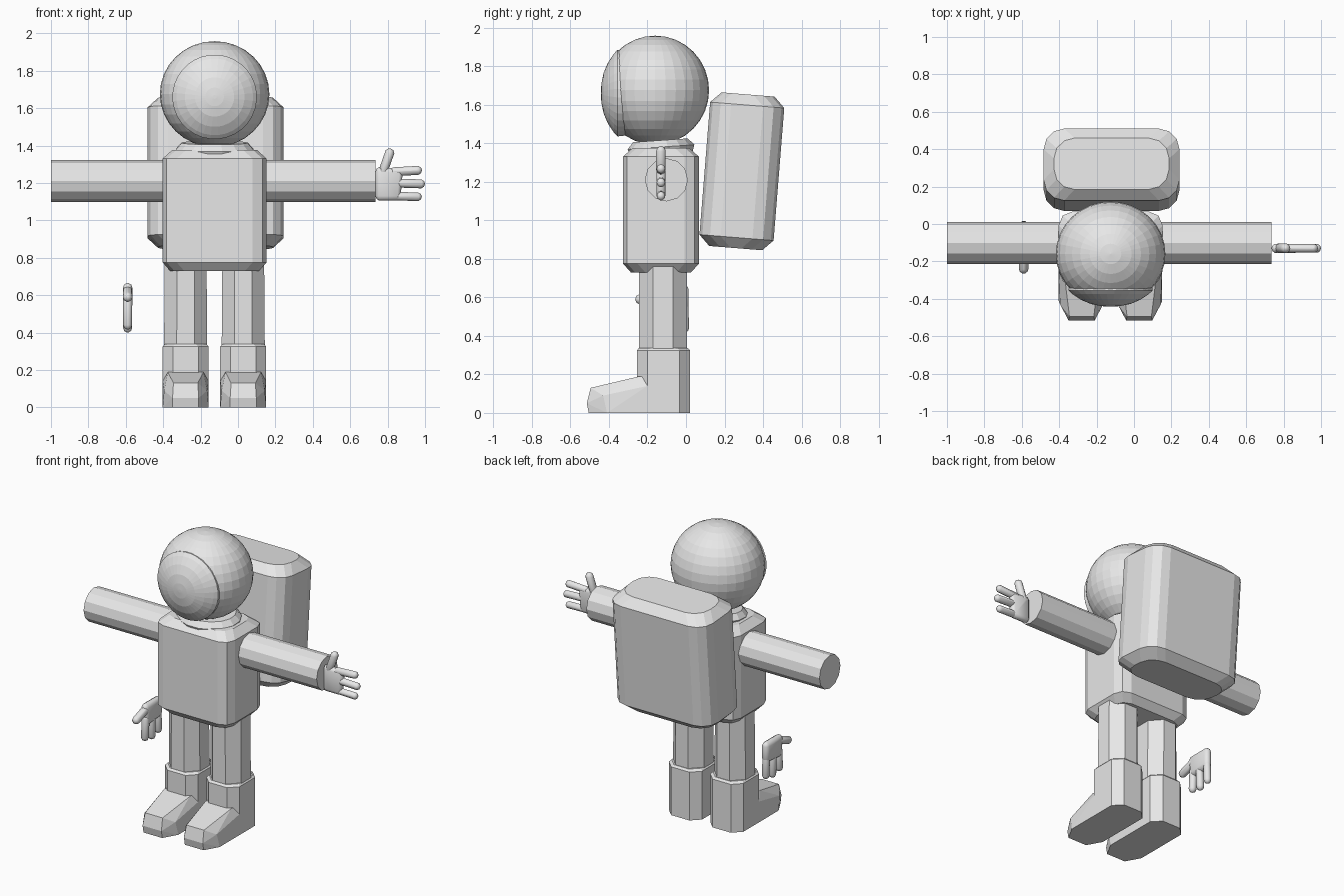
import bpy, bmesh, math
from math import radians
from mathutils import Matrix, Vector

if "Cube" in bpy.data.objects:
    bpy.data.objects.remove(bpy.data.objects["Cube"])

suit = bpy.data.materials.new("light_grey")
suit.use_nodes = True
suit.diffuse_color = (0.8, 0.8, 0.8, 1)
suit.node_tree.nodes["Principled BSDF"].inputs["Base Color"].default_value = (0.8, 0.8, 0.8, 1)

MID_X = -0.125


def finish(name, bm, loc=(0, 0, 0), rot=(0, 0, 0), smooth=None):
    """Turn a bmesh into a named, coloured object."""
    bmesh.ops.recalc_face_normals(bm, faces=bm.faces)
    mesh = bpy.data.meshes.new(name)
    bm.to_mesh(mesh)
    bm.free()
    mesh.materials.append(suit)
    obj = bpy.data.objects.new(name, mesh)
    obj.location, obj.rotation_euler = loc, rot
    bpy.context.collection.objects.link(obj)
    if smooth:
        bpy.ops.object.select_all(action='DESELECT')
        obj.select_set(True)
        bpy.context.view_layer.objects.active = obj
        bpy.ops.object.shade_smooth_by_angle(angle=radians(smooth))
    return obj


def rounded_rect(hx, hy, corner, seg):
    """Rectangle outline whose corners are cut in seg steps."""
    pts = []
    for k, (sx, sy) in enumerate([(1, 1), (-1, 1), (-1, -1), (1, -1)]):
        for i in range(seg + 1):
            a = radians(90 * (k + i / seg))
            pts.append((sx * (hx - corner) + corner * math.cos(a),
                        sy * (hy - corner) + corner * math.sin(a)))
    return pts


def ellipse(hx, hy, n, turn=0.5):
    return [(hx * math.cos(math.tau * (i + turn) / n),
             hy * math.sin(math.tau * (i + turn) / n)) for i in range(n)]


def loft(bm, rings):
    """Skin a stack of (z, outline) rings and cap both ends."""
    loops = [[bm.verts.new((x, y, z)) for x, y in pts] for z, pts in rings]
    n = len(loops[0])
    for lo, hi in zip(loops, loops[1:]):
        for i in range(n):
            j = (i + 1) % n
            bm.faces.new((lo[i], lo[j], hi[j], hi[i]))
    bm.faces.new(loops[0][::-1])
    bm.faces.new(loops[-1])


def hull(bm, pts):
    """Add the convex hull of some points."""
    verts = [bm.verts.new(p) for p in pts]
    out = bmesh.ops.convex_hull(bm, input=verts)
    spare = [v for v in set(out["geom_interior"] + out["geom_unused"])
             if isinstance(v, bmesh.types.BMVert)]
    bmesh.ops.delete(bm, geom=spare, context='VERTS')


def ball_points(c, r):
    """Points of a small ball, used to build rounded hulls."""
    return [Vector(c) + Vector((r * math.cos(e) * math.cos(a), r * math.cos(e) * math.sin(a), r * math.sin(e)))
            for e in (radians(d) for d in range(-80, 81, 40))
            for a in (math.tau * i / 10 for i in range(10))]


# Helmet
bm = bmesh.new()
bmesh.ops.create_uvsphere(bm, u_segments=32, v_segments=16, radius=1,
                          matrix=Matrix.Diagonal((0.293, 0.28, 0.283, 1)))
finish("helmet", bm, (MID_X, -0.16, 1.675))

# Visor: a shallow dome with a raised rim
bm = bmesh.new()
dome = [(0.27, 0.19), (0.32, 0.222), (0.355, 0.226), (0.375, 0.205),
        (0.405, 0.16), (0.428, 0.105), (0.439, 0.05), (0.442, 0.01)]
loft(bm, [(d, ellipse(r, r, 32)) for d, r in dome])
finish("visor", bm, (MID_X, 0, 1.66), (radians(90), 0, 0))

# Neck ring
bm = bmesh.new()
loft(bm, [(z, ellipse(hx, hy, 16)) for z, hx, hy in
          [(-0.05, 0.195, 0.16), (0, 0.211, 0.177), (0.035, 0.18, 0.145)]])
finish("neck_ring", bm, (MID_X, -0.13, 1.38), (radians(4), 0, 0))

# Torso
bm = bmesh.new()
loft(bm, [(z, rounded_rect(0.278 - inset, 0.197 - inset, 0.075, 2)) for z, inset in
          [(0.73, 0.04), (0.775, 0), (1.33, 0), (1.375, 0.05)]])
finish("torso", bm, (MID_X, -0.13, 0))

# Backpack, leaning back a little
bm = bmesh.new()
loft(bm, [(z, rounded_rect(0.363 - inset, 0.193 - inset, 0.11, 3)) for z, inset in
          [(-0.4, 0.055), (-0.345, 0), (0.345, 0), (0.4, 0.055)]])
finish("backpack", bm, (-0.12, 0.29, 1.254), (radians(-4.6), 0, 0))

# Arms
for name, x0, x1 in [("right_arm", -1, -0.3), ("left_arm", 0.05, 0.735)]:
    bm = bmesh.new()
    loft(bm, [(x, ellipse(0.112, 0.112, 12, 0)) for x in (x0, x1)])
    finish(name, bm, (0, -0.102, 1.21), (0, radians(90), 0))

# Legs and boots
for side, x in [("right", -0.28), ("left", 0.028)]:
    bm = bmesh.new()
    loft(bm, [(z, ellipse(w, 0.134, 8)) for z, w in [(0.3, 0.125), (0.78, 0.121)]])
    finish(side + "_leg", bm, (x, -0.119, 0))

    bm = bmesh.new()
    loft(bm, [(z, rounded_rect(0.123 - inset, 0.138 - inset, 0.055, 1)) for z, inset in
              [(0, 0), (0.325, 0), (0.338, 0.012)]])
    finish(side + "_boot_shaft", bm, (x, -0.117, 0))

    bm = bmesh.new()
    half = [(0.123, -0.1, 0), (0.123, -0.41, 0), (0.07, -0.505, 0),
            (0.115, -0.43, 0.09), (0.07, -0.515, 0.05), (0.065, -0.495, 0.13),
            (0.123, -0.2, 0.14), (0.095, -0.25, 0.188), (0.095, -0.1, 0.188)]
    hull(bm, [(s * px, y, z) for px, y, z in half for s in (1, -1)])
    bmesh.ops.dissolve_limit(bm, angle_limit=radians(3), verts=bm.verts, edges=bm.edges)
    finish(side + "_boot_foot", bm, (x, 0, 0))


# Hands: first coordinate runs along the fingers, second toward the thumb
def hand(name, loc, along, up):
    basis = (Vector(along), Vector(up))

    def place(a, u):
        return basis[0] * a + basis[1] * u

    strokes = [
        (0.025, [(0.025, -0.08), (0.025, 0.05), (0.11, -0.08), (0.12, 0.04)]),
        (0.024, [(0.1, 0.05), (0.225, 0.057)]),
        (0.024, [(0.1, -0.01), (0.241, -0.015)]),
        (0.023, [(0.09, -0.08), (0.225, -0.084)]),
        (0.026, [(0.04, 0.05), (0.075, 0.149)]),
    ]
    bm = bmesh.new()
    for r, stops in strokes:
        hull(bm, [p for s in stops for p in ball_points(place(*s), r)])
    finish(name, bm, loc, smooth=50)


hand("left_hand", (0.735, -0.13, 1.21), (1, 0, 0), (0, 0, 1))
hand("loose_right_hand", (-0.59, -0.09, 0.665), (0, 0, -1), (0, -1, 0))
